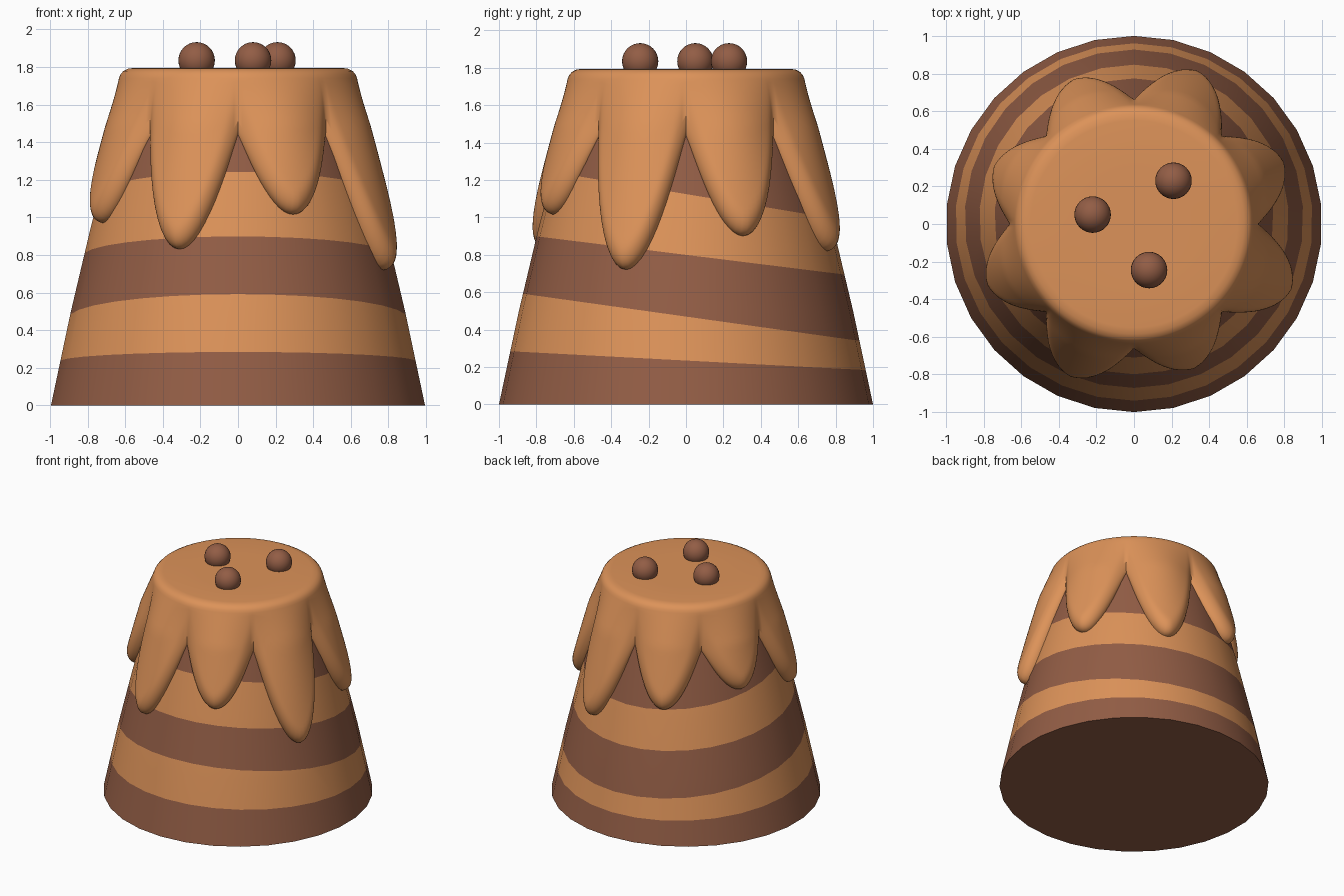
import bpy, bmesh, math
from mathutils import Vector

if "Cube" in bpy.data.objects:
    bpy.data.objects.remove(bpy.data.objects["Cube"])


def material(name, color):
    m = bpy.data.materials.new(name)
    m.diffuse_color = (*color, 1)
    m.use_nodes = True
    m.node_tree.nodes["Principled BSDF"].inputs["Base Color"].default_value = m.diffuse_color
    return m


brown = material("brown", (0.29, 0.11, 0.06))
caramel = material("caramel", (0.72, 0.29, 0.10))


def loft(rings, cap_start=True, cap_end=True):
    """Bridge equal-length closed rings of points into a bmesh."""
    bm = bmesh.new()
    loops = [[bm.verts.new(p) for p in ring] for ring in rings]
    n = len(loops[0])
    for a, b in zip(loops, loops[1:]):
        for i in range(n):
            j = (i + 1) % n
            bm.faces.new((a[i], a[j], b[j], b[i]))
    if cap_start:
        bm.faces.new(loops[0])
    if cap_end:
        bm.faces.new(loops[-1])
    bmesh.ops.recalc_face_normals(bm, faces=bm.faces)
    return bm


def finish(bm, name, mats, angle=35):
    mesh = bpy.data.meshes.new(name)
    bm.to_mesh(mesh)
    bm.free()
    for m in mats:
        mesh.materials.append(m)
    ob = bpy.data.objects.new(name, mesh)
    bpy.context.collection.objects.link(ob)
    bpy.ops.object.select_all(action='DESELECT')
    ob.select_set(True)
    bpy.context.view_layer.objects.active = ob
    bpy.ops.object.shade_smooth_by_angle(angle=math.radians(angle))
    return ob


def cake_radius(z):
    return 1 - 0.2 * z - 0.026 * z * z


def polar(a, r, z):
    return (r * math.cos(a), r * math.sin(a), z)


# Cake body: 30-sided tapered cylinder, cut by tilted planes into layers
SIDES = 30
cake = loft([[polar(math.pi / 2 + math.tau * i / SIDES, cake_radius(z), z)
              for i in range(SIDES)] for z in (0, 0.5, 0.95, 1.4, 1.72)])
layers = [(0.235, -0.053), (0.47, -0.14), (0.80, -0.124), (1.125, -0.165)]
for height, slope in layers:
    bmesh.ops.bisect_plane(cake, geom=cake.verts[:] + cake.edges[:] + cake.faces[:],
                           plane_co=(0, 0, height),
                           plane_no=Vector((0, -slope, 1)).normalized())
for f in cake.faces:
    c = f.calc_center_median()
    f.material_index = sum(c.z > h + s * c.y for h, s in layers) % 2
finish(cake, "cake", [brown, caramel])

# Icing: rounded cap with eight drips of different lengths
TIPS = [0.90, 0.82, 1.01, 1.12, 0.97, 0.83, 1.015, 0.72]   # from +x, anticlockwise
PER, ROWS = 24, 28
VALLEY, SHOULDER, TOP = 1.435, 1.74, 1.795
columns = []
for i in range(8 * PER):
    a = math.tau * i / (8 * PER)
    u = 2 * (i % PER) / PER - 1
    lobe = (0.5 + 0.5 * math.cos(math.pi * u)) ** 0.55
    z_end = VALLEY - (VALLEY - TIPS[i // PER]) * lobe
    fall = 0.13 + 0.2 * abs(u)
    column = [polar(a, r, z) for r, z in
              ((0.30, TOP), (0.55, TOP), (0.585, 1.791), (0.61, 1.778), (0.625, 1.761))]
    for k in range(ROWS + 1):
        s = 1 - (1 - k / ROWS) ** 1.7
        z = SHOULDER + (z_end - SHOULDER) * s
        blend = min(1, (SHOULDER - z) / 0.25)
        thick = 0.06 + blend * (0.04 + 0.05 * lobe - 0.06)
        f = min(1, (z - z_end) / fall)
        edge = math.sqrt(max(0, 1 - (1 - f) ** 2))
        column.append(polar(a, cake_radius(z) - 0.01 + (thick + 0.01) * edge, z))
    columns.append(column)
finish(loft(list(zip(*columns)), cap_end=False), "icing", [caramel], 60)

# Chocolate balls on top
for n, (x, y) in enumerate([(-0.22, 0.05), (0.21, 0.23), (0.08, -0.245)]):
    ball = bmesh.new()
    bmesh.ops.create_uvsphere(ball, u_segments=32, v_segments=16, radius=0.097)
    bmesh.ops.translate(ball, verts=ball.verts, vec=(x, y, 1.835))
    finish(ball, f"chocolate_ball_{n + 1}", [brown])
